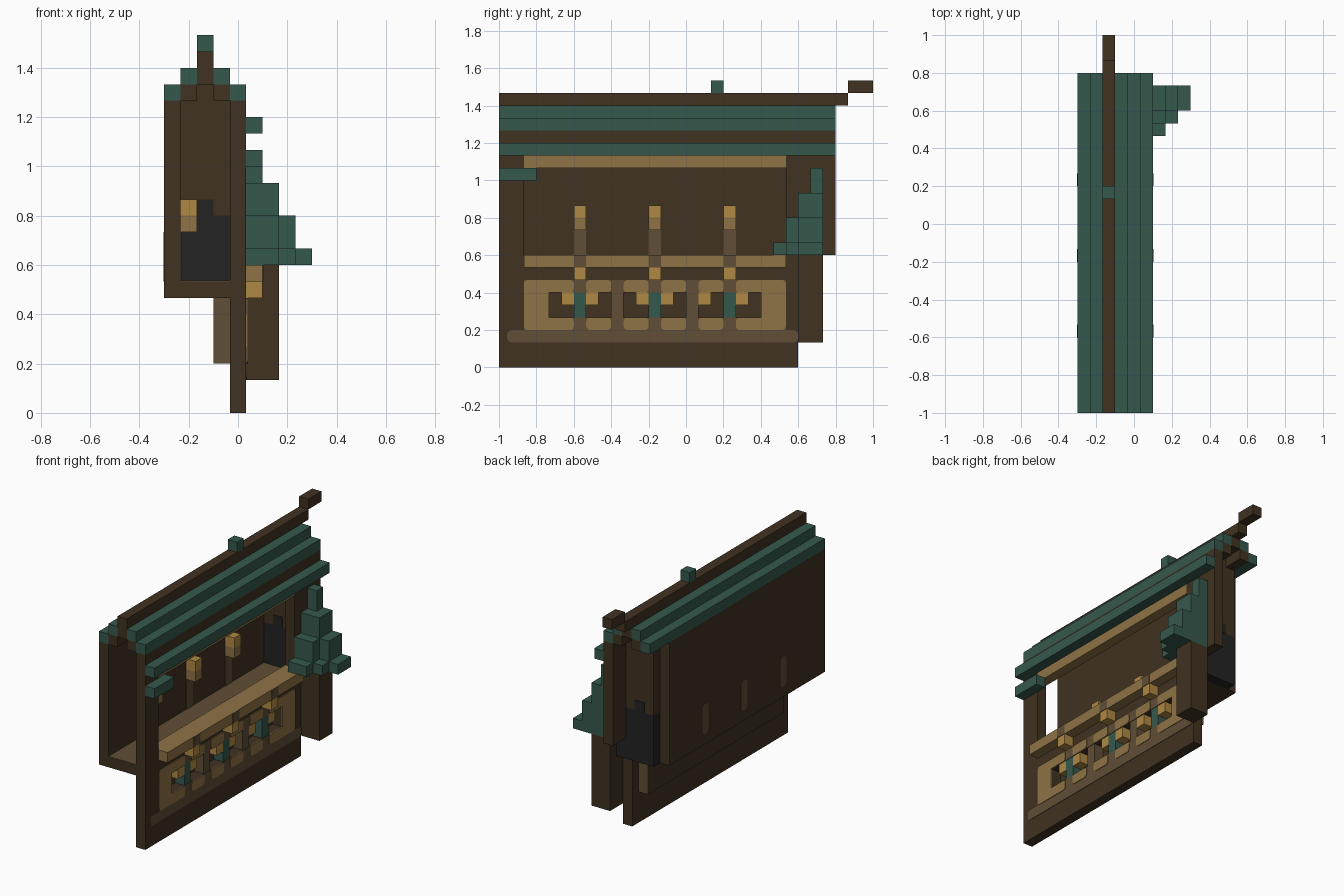
import bpy, bmesh
from mathutils import Vector

if "Cube" in bpy.data.objects:
    bpy.data.objects.remove(bpy.data.objects["Cube"], do_unlink=True)

U = 1 / 15                                # size of one block
ORIGIN = Vector((-0.3, -1.0, 0.0))


def material(name, rgb):
    lin = [((c / 255 + 0.055) / 1.055) ** 2.4 for c in rgb] + [1]
    m = bpy.data.materials.new(name)
    m.use_nodes = True
    m.diffuse_color = lin
    bsdf = next(n for n in m.node_tree.nodes if n.type == 'BSDF_PRINCIPLED')
    bsdf.inputs["Base Color"].default_value = lin
    bsdf.inputs["Roughness"].default_value = 0.9
    return m


DARK = material("dark_wood", (64, 50, 33))
MID = material("mid_wood", (96, 78, 54))
TAN = material("tan_wood", (143, 115, 70))
GOLD = material("lantern_gold", (175, 137, 68))
TEAL = material("teal", (53, 88, 77))
COAL = material("charcoal", (35, 35, 36))


def box(name, mat, x, y, z, rounding=0.0):
    """Box from block ranges; rounding bevels the edges that run along x."""
    bm = bmesh.new()
    bmesh.ops.create_cube(bm, size=1)
    for v in bm.verts:
        t = v.co + Vector((0.5, 0.5, 0.5))
        v.co = ORIGIN + U * Vector([r[0] + (r[1] - r[0]) * f
                                    for r, f in zip((x, y, z), t)])
    if rounding:
        edges = [e for e in bm.edges
                 if abs(e.verts[0].co.x - e.verts[1].co.x) > 1e-5]
        bmesh.ops.bevel(bm, geom=edges, offset=rounding * U, segments=4,
                        profile=0.5, affect='EDGES')
    me = bpy.data.meshes.new(name)
    bm.to_mesh(me)
    bm.free()
    me.materials.append(mat)
    ob = bpy.data.objects.new(name, me)
    bpy.context.collection.objects.link(ob)
    return ob


def front_plate(name, mat, y, z, rounding=0.0, lift=0.05):
    return box(name, mat, (5, 5 + lift), y, z, rounding)


LAMPS = (6, 12, 18)

# Shell: back wall, floor, end wall, front wall around the openings
box("back_wall", DARK, (0, 1), (0, 24), (7, 19))
box("floor", DARK, (1, 4), (0, 24), (7, 8))
box("floor_boards", MID, (1, 4), (0.02, 24), (8, 8.05))
box("end_wall", DARK, (1, 4), (24, 25), (12, 19))
box("end_gable", DARK, (1, 4), (24, 25), (19, 20))
box("front_wall_base", DARK, (4, 5), (0, 24), (0, 4))
box("front_wall_rail", DARK, (4, 5), (0, 24), (6, 8))
box("front_wall_left", DARK, (4, 5), (0, 4), (4, 6))
box("front_wall_right", DARK, (4, 5), (21, 24), (4, 6))
box("front_pillar", DARK, (4, 5), (0, 2), (8, 17))
box("rear_pillar", DARK, (4, 5), (23, 27), (9, 17))
box("rear_pillar_foot", DARK, (4, 5), (23, 24), (8, 9))
box("front_header", DARK, (4, 5), (0, 27), (17, 19))
box("lintel", TAN, (4, 5), (2, 23), (16, 17))

# Recess behind the lower openings
box("recess_back", DARK, (3, 4), (2.05, 22.95), (3, 7))
for side, y in (("front", (2, 2.05)), ("rear", (22.95, 23))):
    box(f"recess_{side}_end", MID, (3, 4), y, (3, 7))
for y in (9, 15):
    box("panel_divider", MID, (4, 5), (y, y + 1), (4, 6))

# Painted frame around the lower openings
front_plate("sill_band", MID, (0.65, 24), (2, 3), 0.4)
for z in (3, 6):
    front_plate("frame_backing", MID, (2, 23), (z, z + 1))
    cuts = (2, 6, 7, 9, 10, 12, 13, 15, 16, 18, 19, 23)
    for a, b in zip(cuts[::2], cuts[1::2]):
        front_plate("frame_rail", TAN, (a, b), (z, z + 1), 0.3, 0.1)
for y in ((2, 4), (21, 23)):
    front_plate("frame_stile", TAN, y, (3.3, 6.7), 0, 0.1)

# Ornaments in the openings
for y in LAMPS:
    box("teal_post", TEAL, (4, 5), (y, y + 1), (4, 6))
for y in (5, 7, 11, 13, 16, 19):
    box("gold_bracket", GOLD, (4, 5), (y, y + 1), (5, 6))

# Counter with lanterns beneath, wall lamps inside
box("counter", TAN, (4, 6), (2, 23), (8, 9))
for y in LAMPS:
    box("counter_inlay", MID, (6, 6.05), (y, y + 1), (8, 9))
    box("counter_lantern", GOLD, (5, 6), (y, y + 1), (7, 8))
    box("wall_lamp_top", GOLD, (1, 2), (y, y + 1), (12, 13))
    box("wall_lamp_base", TAN, (1, 2), (y, y + 1), (11, 12))
    box("lamp_strip_inner", MID, (1, 1.05), (y, y + 1), (8, 11))
    box("lamp_strip_outer", MID, (-0.04, 0), (y, y + 1), (8, 11), 0.45)

# Charcoal stove set in the rear end
box("stove", COAL, (1, 5), (24, 25), (7, 9))
box("stove_body", COAL, (1, 4), (24, 25), (9, 12))
box("stove_flue", COAL, (2, 3), (23.95, 25.05), (12, 13))

# Stepped roof, mirrored about the ridge
for s in (-1, 1):
    for step, z in ((2, 19), (1, 20)):
        x = 2 + s * step
        box("roof_step", TEAL, (x, x + 1), (0, 27), (z, z + 1))
    box("rafter", DARK, (2 + s, 3 + s), (0, 27), (19, 20))
box("ridge_lower", DARK, (2, 3), (0, 27), (20, 21))
box("ridge_beam", DARK, (2, 3), (0, 28), (21, 22))
box("ridge_end", DARK, (2, 3), (28, 30), (22, 23))
box("ridge_ornament", TEAL, (2, 3), (17, 18), (22, 23))
box("awning", TEAL, (5, 6), (0, 27), (17, 18))
box("awning_bracket", TEAL, (5, 6), (0, 3), (15, 16))

# Planter post and its stepped bush: (width, rear start, bottom, top)
box("planter_post", DARK, (5, 7), (24, 26), (2, 9))
for w, y0, z0, z1 in ((4, 24, 9, 10), (3, 23, 9, 10), (2, 22, 9, 10),
                      (3, 24, 10, 12), (2, 23, 10, 12),
                      (2, 24, 12, 14), (1, 25, 14, 16)):
    y1 = 26 if y0 >= 24 else y0 + 1
    box("bush_step", TEAL, (5, 5 + w), (y0, y1), (z0, z1))
